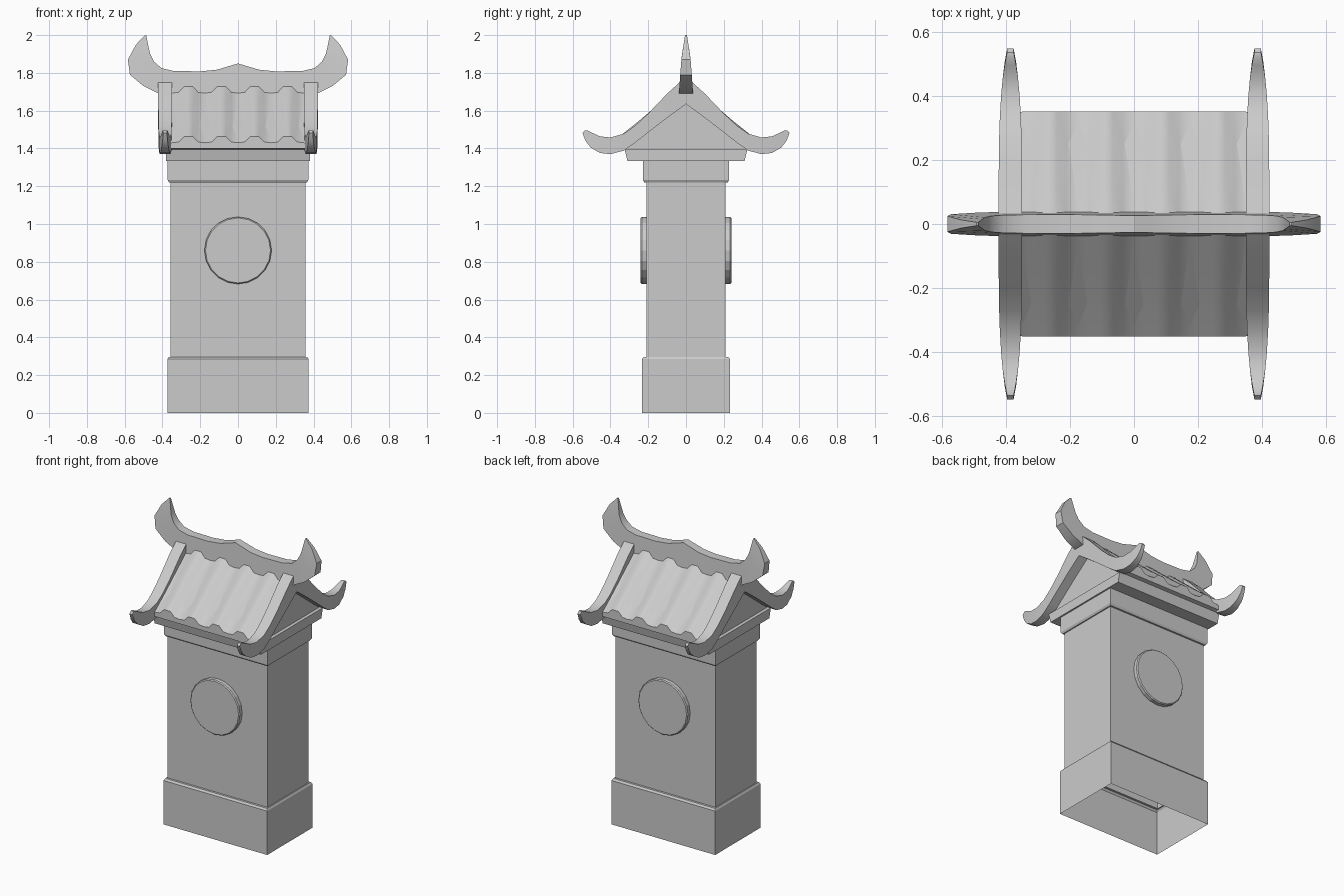
import bpy, bmesh, math

if "Cube" in bpy.data.objects:
    bpy.data.objects.remove(bpy.data.objects["Cube"])


def loft(name, rings, cap_start=True, cap_end=True, closed=True, smooth=None):
    """Skin a list of equal-length vertex rings into one mesh object."""
    bm = bmesh.new()
    vs = [[bm.verts.new(p) for p in r] for r in rings]
    n = len(rings[0])
    for a, b in zip(vs, vs[1:]):
        for i in range(n if closed else n - 1):
            j = (i + 1) % n
            bm.faces.new((a[i], a[j], b[j], b[i]))
    if cap_start:
        bm.faces.new(vs[0][::-1])
    if cap_end:
        bm.faces.new(vs[-1])
    bmesh.ops.recalc_face_normals(bm, faces=bm.faces)
    me = bpy.data.meshes.new(name)
    bm.to_mesh(me)
    bm.free()
    ob = bpy.data.objects.new(name, me)
    bpy.context.collection.objects.link(ob)
    if smooth:
        bpy.ops.object.select_all(action='DESELECT')
        bpy.context.view_layer.objects.active = ob
        ob.select_set(True)
        bpy.ops.object.shade_smooth_by_angle(angle=math.radians(smooth))
    return ob


def rect(x, y, z):
    return [(-x, -y, z), (x, -y, z), (x, y, z), (-x, y, z)]


def mirrored(half):
    """Extend a half list of stations (first one central) to both sides."""
    return [(s, p) for s, p in [(-1, p) for p in half[:0:-1]] + [(1, p) for p in half]]


# Plinth and pillar: one shell, open underneath
loft("pillar", [rect(.373, .233, 0), rect(.373, .233, .285), rect(.366, .224, .297),
                rect(.358, .21, .297), rect(.358, .21, 1.222)], cap_start=False)

# Collar and flared eaves slab
loft("collar", [rect(.365, .221, 1.22), rect(.372, .228, 1.232), rect(.372, .228, 1.335)])
loft("eaves_slab", [rect(.382, .31, 1.333), rect(.382, .325, 1.395)])

# Round plaques on front and back
for side, label in ((-1, "front"), (1, "back")):
    rings = []
    for r, y in ((.178, .2), (.178, .234), (.172, .24)):
        rings.append([(r * math.cos(t * math.tau / 20), side * y, .86 + r * math.sin(t * math.tau / 20))
                      for t in range(20)])
    loft(label + "_plaque", rings)

# Gabled roof core
gable = [(-.325, 1.395), (-.35, 1.40), (-.35, 1.43), (0, 1.725), (.35, 1.43), (.35, 1.40), (.325, 1.395)]
loft("roof_core", [[(x, y, z) for y, z in gable] for x in (-.36, .36)])

# Rows of rounded tiles on both slopes
profile = []
for k in range(4):
    cx = -.2625 + k * .175
    profile += [(cx + dx, h) for dx, h in
                ((-.0875, 0), (-.052, .004), (-.022, .034), (.022, .034), (.052, .004))]
profile.append((.35, 0))
for side, label in ((-1, "front"), (1, "back")):
    rings = []
    for y, z in ((.352, 1.43), (.25, 1.511), (.15, 1.597), (.02, 1.708)):
        top = [(x, side * y, z + h) for x, h in profile]
        rings.append(top + [(.35, side * y, z - .012), (-.35, side * y, z - .012)])
    loft(label + "_tiles", rings, smooth=50)

# Upswept gable boards: y, top z, bottom z, half width
board = [(0, 1.78, 1.635, .037), (.1, 1.69, 1.562, .037), (.2, 1.585, 1.485, .036),
         (.27, 1.52, 1.43, .035), (.33, 1.478, 1.388, .033), (.40, 1.458, 1.37, .029),
         (.455, 1.464, 1.376, .024)]
tips = [((.495, 1.482), (.505, 1.405), .018), ((.522, 1.496), (.532, 1.44), .013),
        ((.535, 1.495), (.548, 1.482), .01)]
stations = [((y, t), (y, b), w) for y, t, b, w in board] + tips
for side, label in ((-1, "left"), (1, "right")):
    cx = side * .386
    rings = []
    for s, (t, b, w) in mirrored(stations):
        rings.append([(cx - w, s * t[0], t[1]), (cx + w, s * t[0], t[1]),
                      (cx + w, s * b[0], b[1]), (cx - w, s * b[0], b[1])])
    loft(label + "_gable_board", rings, smooth=35)


# Ridge beam with upturned horns, thinner towards the top
def half_depth(z):
    return .038 - (z - 1.69) * .075 if z < 1.88 else .0238 - (z - 1.88) * .155


ridge = [((0, 1.85), (0, 1.69)), ((.05, 1.835), (.05, 1.69)), ((.11, 1.817), (.11, 1.69)),
         ((.2, 1.808), (.2, 1.69)), ((.34, 1.81), (.34, 1.69)), ((.405, 1.825), (.42, 1.69)),
         ((.445, 1.86), (.50, 1.73)), ((.465, 1.90), (.572, 1.79)), ((.473, 1.935), (.583, 1.87)),
         ((.48, 1.97), (.54, 1.95)), ((.486, 1.998), (.492, 2.0))]
rings = []
for s, (t, b) in mirrored(ridge):
    wt, wb = half_depth(t[1]), half_depth(b[1])
    rings.append([(s * t[0], -wt, t[1]), (s * t[0], wt, t[1]),
                  (s * b[0], wb, b[1]), (s * b[0], -wb, b[1])])
loft("ridge_beam", rings, smooth=30)
